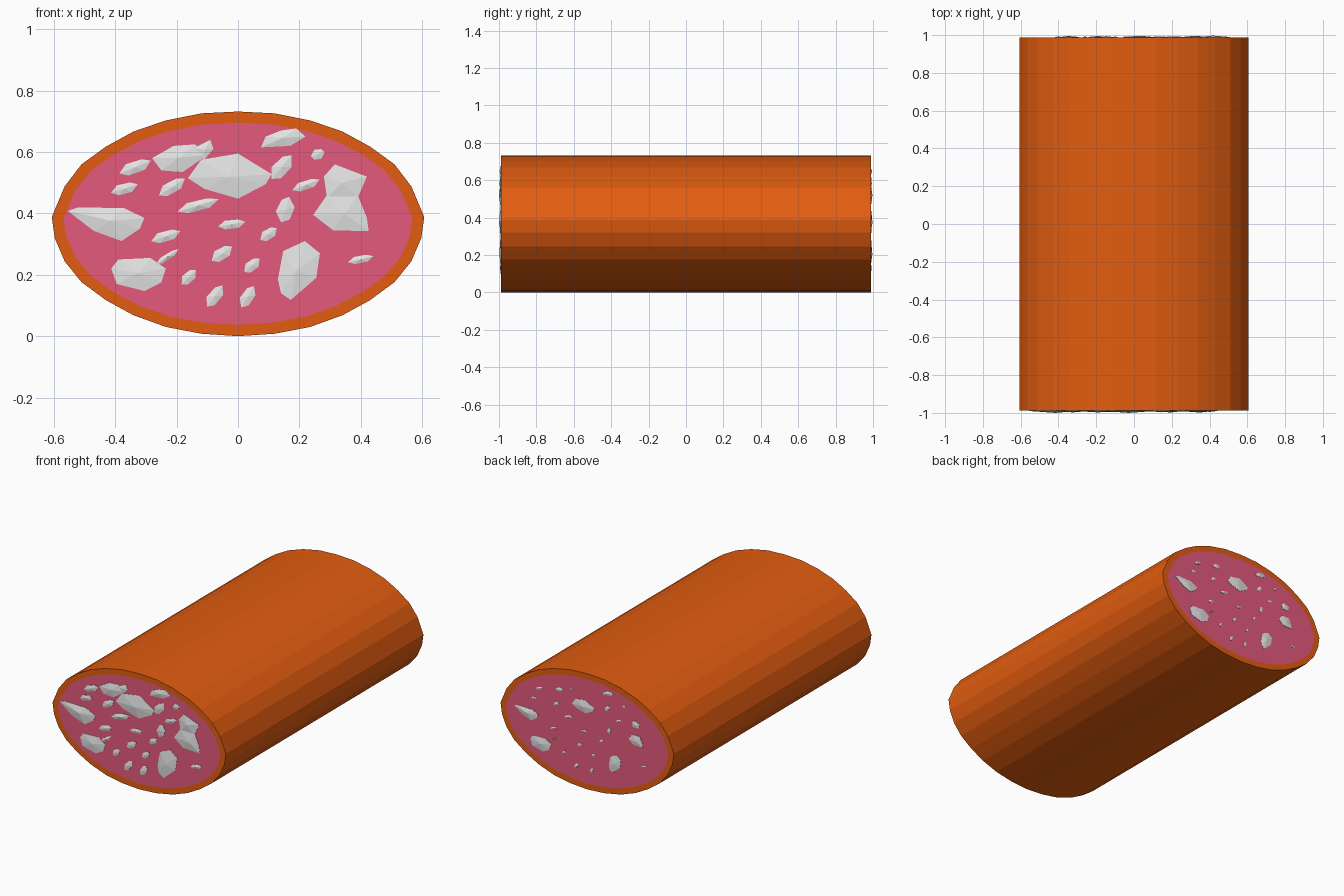
import bpy
import bmesh
from math import cos, sin, radians
from mathutils import Vector

cube = bpy.data.objects.get("Cube")
if cube:
    bpy.data.objects.remove(cube, do_unlink=True)

END = 0.988       # half length of the roll
MIDDLE = 0.367    # height of the roll's axis


def make_material(name, colour):
    material = bpy.data.materials.new(name)
    material.use_nodes = True
    material.diffuse_color = (*colour, 1)
    shader = next(n for n in material.node_tree.nodes if n.type == "BSDF_PRINCIPLED")
    shader.inputs["Base Color"].default_value = (*colour, 1)
    shader.inputs["Roughness"].default_value = 0.6
    return material


orange = make_material("orange casing", (0.76, 0.108, 0.005))
pink = make_material("pink meat", (0.77, 0.1, 0.2))
white = make_material("pale fat", (0.8, 0.8, 0.8))


def add_object(name, bm, materials):
    bmesh.ops.recalc_face_normals(bm, faces=bm.faces[:])
    mesh = bpy.data.meshes.new(name)
    bm.to_mesh(mesh)
    bm.free()
    for material in materials:
        mesh.materials.append(material)
    obj = bpy.data.objects.new(name, mesh)
    bpy.context.collection.objects.link(obj)
    return obj


def bridge(bm, first, second):
    """Join two equal rings of vertices with quads."""
    count = len(first)
    for i in range(count):
        j = (i + 1) % count
        bm.faces.new((first[i], first[j], second[j], second[i]))


# Oval casing with pink ends set inside an orange rim
half = [(0, .732), (.12, .726), (.235, .703), (.34, .667), (.43, .618), (.51, .56),
        (.565, .488), (.607, .388), (.597, .319), (.565, .244), (.51, .176),
        (.43, .117), (.34, .068), (.235, .03), (.12, .008), (0, 0)]
outline = half + [(-x, z) for x, z in reversed(half[1:-1])]


def ring(bm, y, scale_x=1, scale_z=1):
    return [bm.verts.new((x * scale_x, y, MIDDLE + (z - MIDDLE) * scale_z))
            for x, z in outline]


bm = bmesh.new()
rims = [ring(bm, side * END) for side in (-1, 1)]
bridge(bm, *rims)
for side, rim in zip((-1, 1), rims):
    inner = ring(bm, side * END, 0.937, 0.9)
    bridge(bm, rim, inner)
    cap = bm.faces.new(inner)
    cap.material_index = 1
add_object("sausage_roll", bm, [orange, pink])


# Fat pieces: shallow faceted domes on each cut end
def centre_of(points):
    return sum((Vector(p) for p in points), Vector((0, 0))) / len(points)


def add_dome(bm, points, side, scale):
    """Dome on one end; the back end shows the same piece turned and shrunk."""
    centre = centre_of(points)
    size = max((Vector(p) - centre).length for p in points) * scale
    height = min(0.012, 0.004 + 0.06 * size)
    rim, foot = [], []
    for p in points:
        x, z = centre + (Vector(p) - centre) * scale
        rim.append(bm.verts.new((-side * x, side * (END + 0.002), z)))
        foot.append(bm.verts.new((-side * x, side * (END - 0.01), z)))
    bridge(bm, foot, rim)
    top = bm.verts.new((-side * centre.x, side * (END + height), centre.y))
    for i, vert in enumerate(rim):
        bm.faces.new((vert, rim[(i + 1) % len(rim)], top))
    bm.faces.new(foot)


def lozenge(x, z, length, width, angle):
    """Small six-sided sliver tilted by an angle in degrees."""
    c, s = cos(radians(angle)), sin(radians(angle))
    corners = [(-.5, -.15), (-.25, .45), (.25, .5), (.5, .2), (.25, -.4), (-.25, -.5)]
    return [(x + u * length * c - v * width * s, z + u * length * s + v * width * c)
            for u, v in corners]


# Each large piece: its size on the back end, then its outline
large = {
    "upper_right": (.5, [(.075, .615), (.09, .65), (.14, .67), (.19, .677), (.22, .65), (.17, .62)]),
    "upper_left": (.3, [(-.28, .58), (-.21, .62), (-.14, .625), (-.1, .59), (-.18, .535), (-.25, .54)]),
    "upper_left_tip": (.25, [(-.15, .61), (-.09, .64), (-.08, .61), (-.11, .575)]),
    "far_left": (.67, [(-.555, .408), (-.52, .42), (-.37, .417), (-.305, .385), (-.32, .35), (-.38, .31), (-.47, .343)]),
    "centre": (.58, [(-.163, .515), (-.12, .575), (0, .595), (.11, .528), (.09, .495), (0, .448), (-.11, .48)]),
    "lower_left": (.82, [(-.413, .22), (-.39, .25), (-.285, .255), (-.235, .22), (-.25, .175), (-.305, .147), (-.395, .17)]),
    "lower_right": (.62, [(.13, .185), (.147, .277), (.218, .31), (.267, .27), (.255, .19), (.172, .118), (.14, .14)]),
    "right_upper": (.4, [(.28, .52), (.315, .56), (.42, .52), (.39, .45), (.29, .45)]),
    "right_lower": (.55, [(.29, .46), (.39, .46), (.42, .385), (.426, .342), (.31, .345), (.245, .395)]),
}

# Small slivers: x, z, length, width, tilt
small = [
    (-.335, .55, .11, .04, 15), (-.37, .48, .09, .035, 10), (-.215, .485, .1, .04, 25),
    (-.13, .425, .14, .035, 12), (-.02, .364, .09, .03, 3), (-.235, .325, .1, .035, 12),
    (-.23, .258, .09, .02, 30), (-.16, .192, .065, .035, 35), (-.052, .268, .08, .04, 25),
    (.046, .23, .065, .035, 30), (-.075, .13, .085, .04, 45), (.032, .128, .08, .04, 50),
    (.1, .332, .065, .035, 25), (.155, .412, .085, .055, 60), (.143, .55, .1, .05, 40),
    (.222, .492, .095, .03, 15), (.26, .592, .045, .035, 0), (.4, .25, .085, .025, 8),
]

for side, end_name in ((-1, "front"), (1, "back")):
    for name, (back_scale, points) in large.items():
        bm = bmesh.new()
        add_dome(bm, points, side, back_scale if side > 0 else 1)
        add_object(f"{end_name}_fat_{name}", bm, [white])
    bm = bmesh.new()
    for sliver in small:
        add_dome(bm, lozenge(*sliver), side, 0.45 if side > 0 else 1)
    add_object(f"{end_name}_fat_slivers", bm, [white])
